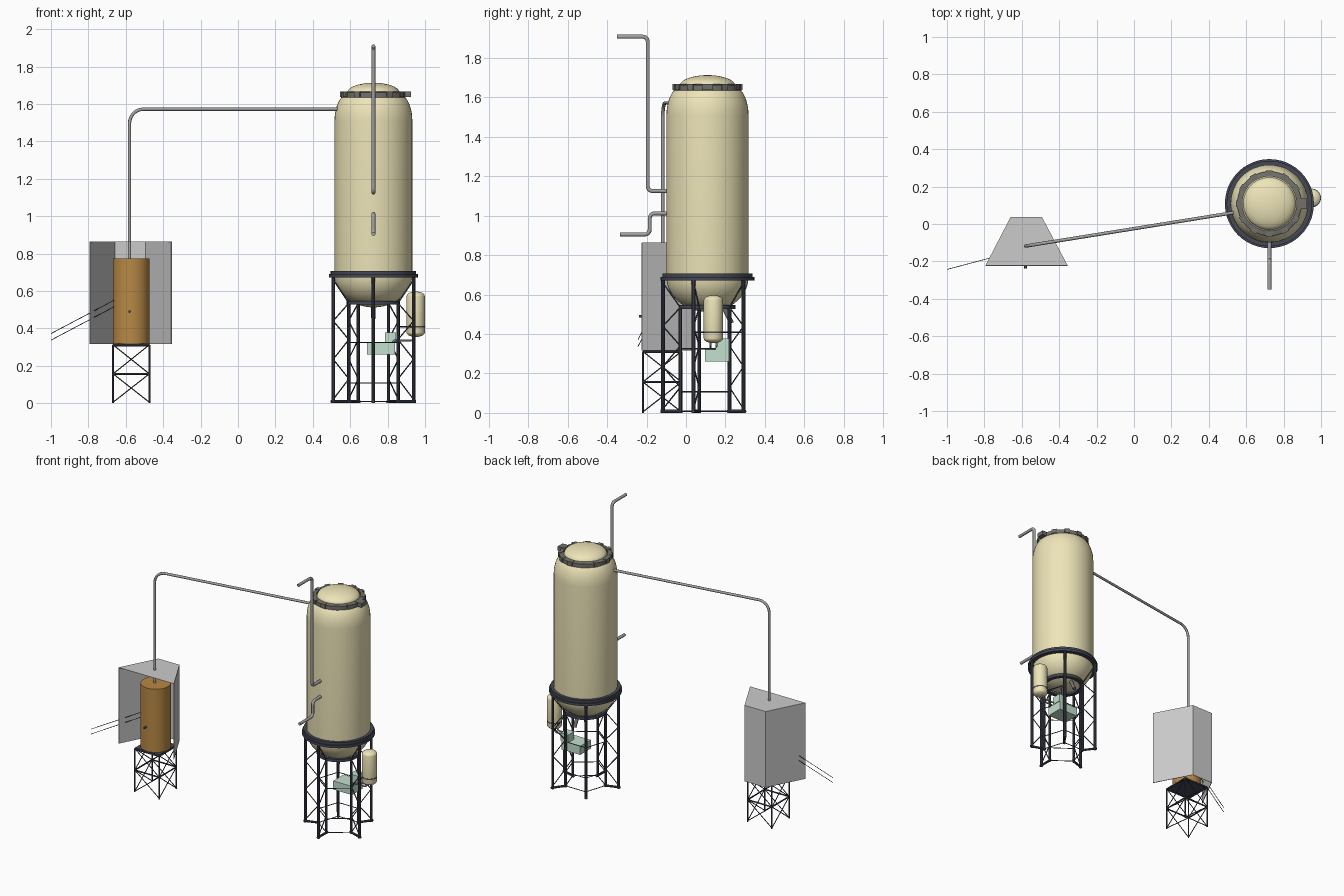
import bpy, bmesh, math
from mathutils import Vector

if "Cube" in bpy.data.objects:
    bpy.data.objects.remove(bpy.data.objects["Cube"])

def material(name, rgb):
    m = bpy.data.materials.new(name)
    m.diffuse_color = (*rgb, 1)
    m.use_nodes = True
    m.node_tree.nodes["Principled BSDF"].inputs["Base Color"].default_value = m.diffuse_color
    return m

CREAM = material("cream", (0.85, 0.78, 0.48))
NAVY = material("navy_steel", (0.06, 0.065, 0.09))
CLAMP = material("clamp_grey", (0.17, 0.165, 0.15))
ORANGE = material("orange", (0.48, 0.25, 0.06))
GREEN = material("pale_green", (0.55, 0.75, 0.62))
PIPE = material("pipe_grey", (0.36, 0.36, 0.36))
TX, TY = 0.724, 0.109            # main tank axis
LEGS = [math.radians(-90 + 72 * i) for i in range(5)]

def finish(bm, name, mat=None, smooth=True):
    bmesh.ops.recalc_face_normals(bm, faces=bm.faces)
    me = bpy.data.meshes.new(name)
    bm.to_mesh(me)
    bm.free()
    ob = bpy.data.objects.new(name, me)
    bpy.context.collection.objects.link(ob)
    if mat:
        me.materials.append(mat)
    if smooth:
        bpy.ops.object.select_all(action='DESELECT')
        ob.select_set(True)
        bpy.context.view_layer.objects.active = ob
        bpy.ops.object.shade_smooth_by_angle(angle=math.radians(35))
    return ob

def lathe(name, profile, x, y, mat, closed=False, n=48):
    """Revolve an (r, z) profile about the vertical axis at x, y."""
    bm = bmesh.new()
    vs = [bm.verts.new((x + r, y, z)) for r, z in profile]
    es = [bm.edges.new(p) for p in zip(vs, vs[1:])]
    if closed:
        es.append(bm.edges.new((vs[-1], vs[0])))
    bmesh.ops.spin(bm, geom=vs + es, cent=(x, y, 0), axis=(0, 0, 1),
                   angle=math.tau, steps=n, use_duplicate=False)
    bmesh.ops.remove_doubles(bm, verts=bm.verts, dist=1e-5)
    return finish(bm, name, mat)

def rods(name, segments, r, mat, sides=8):
    """Straight round bars between pairs of points."""
    bm = bmesh.new()
    for a, b in segments:
        a, b = Vector(a), Vector(b)
        d = b - a
        new = bmesh.ops.create_cone(bm, cap_ends=True, segments=sides,
                                    radius1=r, radius2=r, depth=d.length)
        m = d.to_track_quat('Z', 'Y').to_matrix().to_4x4()
        m.translation = (a + b) / 2
        bmesh.ops.transform(bm, matrix=m, verts=new['verts'])
    return finish(bm, name, mat)

def box(name, lo, hi, mat):
    bm = bmesh.new()
    vs = bmesh.ops.create_cube(bm, size=1)['verts']
    for v in vs:
        v.co = [l + (c + 0.5) * (h - l) for c, l, h in zip(v.co, lo, hi)]
    return finish(bm, name, mat, False)

def pipe(name, pts, r, bend):
    """Tube along a polyline with rounded corners."""
    P = [Vector(p) for p in pts]
    path = [P[0]]
    for a, b, c in zip(P, P[1:], P[2:]):
        s, e = b + (a - b).normalized() * bend, b + (c - b).normalized() * bend
        for i in range(9):
            t = i / 8
            path.append(b + (s - b) * (1 - t) ** 1.75 + (e - b) * t ** 1.75)
    path.append(P[-1])
    cu = bpy.data.curves.new(name, 'CURVE')
    cu.dimensions = '3D'
    cu.bevel_depth, cu.bevel_resolution, cu.use_fill_caps = r, 3, True
    sp = cu.splines.new('POLY')
    sp.points.add(len(path) - 1)
    for q, p in zip(sp.points, path):
        q.co = (*p, 1)
    cu.materials.append(PIPE)
    ob = bpy.data.objects.new(name, cu)
    bpy.context.collection.objects.link(ob)

def arc(r0, z0, dr, dz, a0, a1, n=10):
    angs = [math.radians(a0 + (a1 - a0) * i / n) for i in range(n + 1)]
    return [(max(r0 + dr * math.cos(a), 0), z0 + dz * math.sin(a)) for a in angs]

def polar(r, a, z):
    return (TX + r * math.cos(a), TY + r * math.sin(a), z)

# main tank: bowl, straight wall, rounded shoulder, domed lid
lathe("main_tank", arc(0, 0.69, 0.208, 0.178, -90, 0, 14)
      + arc(0.128, 1.51, 0.08, 0.148, 0, 80) + [(0.136, 1.66)], TX, TY, CREAM)
lathe("tank_lid", [(0.14, 1.645)] + arc(0, 1.66, 0.14, 0.053, 0, 90), TX, TY, CREAM)
rods("bottom_outlet", [((TX, TY, 0.45), (TX, TY, 0.52))], 0.011, NAVY, 16)
rods("bowl_nozzle", [((TX, 0.185, 0.55), (TX, 0.232, 0.455))], 0.012, CLAMP, 12)

# lid clamp ring with lugs
lathe("clamp_ring", [(0.145, 1.635), (0.172, 1.635), (0.172, 1.662), (0.145, 1.667)],
      TX, TY, CLAMP, True)
bm = bmesh.new()
for i in range(12):
    a = math.tau * i / 12
    w, l = (0.055, 0.05) if i == 0 else (0.035, 0.026)
    vs = bmesh.ops.create_cube(bm, size=1)['verts']
    rc = 0.152 + l / 2
    for v in vs:
        u, t = rc + v.co.x * l, v.co.y * w
        v.co = (TX + u * math.cos(a) - t * math.sin(a),
                TY + u * math.sin(a) + t * math.cos(a), 1.652 + v.co.z * 0.03)
finish(bm, "clamp_lugs", CLAMP, False)

# support rings
lathe("upper_support_ring", [(0.2, 0.672), (0.238, 0.672), (0.238, 0.69),
      (0.229, 0.69), (0.229, 0.708), (0.2, 0.708)], TX, TY, NAVY, True)
lathe("lower_support_ring", [(0.115, 0.527), (0.143, 0.527), (0.143, 0.547),
      (0.125, 0.547)], TX, TY, NAVY, True)

# five leg frames, each an outer and inner post with a zigzag between
RO, RI = 0.226, 0.138
rods("outer_legs", [(polar(RO, a, 0), polar(RO, a, 0.68)) for a in LEGS], 0.010, NAVY, 10)
rods("inner_legs", [(polar(RI, a, 0), polar(RI, a, 0.535)) for a in LEGS], 0.009, NAVY, 10)
rods("leg_feet", [(polar(RI - 0.012, a, 0.008), polar(RO + 0.012, a, 0.008))
                  for a in LEGS], 0.008, NAVY)
zz = []
levels = [0.02, 0.13, 0.235, 0.34, 0.44, 0.535, 0.66]
for a in LEGS:
    for i in range(6):
        r0, r1 = (RI, RO) if i % 2 else (RO, RI)
        if i == 5:
            r0, r1 = RI, RO
        zz.append((polar(r0, a, levels[i]), polar(r1, a, levels[i + 1])))
rods("leg_zigzags", zz, 0.0035, NAVY, 6)
ties = []
for a, b in zip(LEGS, LEGS[1:] + LEGS[:1]):
    ties += [(polar(RI, a, z), polar(RI, b, z)) for z in (0.107, 0.325)]
    ties.append((polar(RI, a, 0.008), polar(RI, b, 0.008)))
rods("leg_ties", ties, 0.003, NAVY, 6)

# small side tank with band and hanger
SX, SY = 0.95, 0.139
lathe("side_tank", arc(0, 0.378, 0.049, 0.024, -90, 0, 6)
      + arc(0, 0.572, 0.049, 0.025, 0, 90, 6), SX, SY, CREAM, n=32)
lathe("side_tank_band", [(0.046, 0.405), (0.05, 0.405), (0.05, 0.413), (0.046, 0.413)],
      SX, SY, NAVY, True, 32)
rods("side_tank_hangers", [(polar(RO, LEGS[1], 0.409), polar(RO, LEGS[2], 0.409))],
     0.004, NAVY)

# pump unit and its connecting lines
box("pump_base", (0.69, 0.097, 0.26), (0.84, 0.218, 0.322), GREEN)
box("pump_head", (0.785, 0.15, 0.322), (0.845, 0.218, 0.378), GREEN)
for i, dy in enumerate((-0.015, 0.015)):
    pipe("pump_line_%d" % i, [(SX - 0.015, SY + dy, 0.37), (SX - 0.015, SY + dy, 0.335),
         (0.83, SY + dy, 0.335), (0.83, SY + dy, 0.31)], 0.005, 0.012)

# feed pipes on the tank front and the long cross pipe
pipe("upper_feed_pipe", [(TX, -0.35, 1.908), (TX, -0.194, 1.908), (TX, -0.194, 1.125),
     (TX, -0.08, 1.125)], 0.0105, 0.025)
pipe("lower_feed_pipe", [(TX, -0.335, 0.905), (TX, -0.184, 0.905), (TX, -0.184, 1.012),
     (TX, -0.08, 1.012)], 0.0105, 0.025)
pipe("cross_pipe", [(0.56, 0.065, 1.572), (-0.58, -0.118, 1.572), (-0.58, -0.118, 0.76)],
     0.009, 0.075)

# burner drum
BX, BY = -0.571, -0.12
rods("burner_drum", [((BX, BY, 0.318), (BX, BY, 0.773))], 0.0985, ORANGE, 48)
rods("drum_knob", [((-0.58, -0.2, 0.49), (-0.58, -0.238, 0.49))], 0.007, NAVY, 12)

# tapered shelter: top, two sides and back, open at the front and below
bm = bmesh.new()
plan = [(-0.795, -0.223), (-0.66, 0.037), (-0.492, 0.037), (-0.354, -0.223)]
lo = [bm.verts.new((x, y, 0.317)) for x, y in plan]
hi = [bm.verts.new((x, y, 0.864)) for x, y in plan]
for i in range(3):
    bm.faces.new((lo[i], lo[i + 1], hi[i + 1], hi[i]))
bm.faces.new(hi)
shelter = finish(bm, "shelter", None, False)
mod = shelter.modifiers.new("thickness", 'SOLIDIFY')
mod.thickness = 0.004

# lattice tower under the drum
x0, x1, y0, y1, H = -0.668, -0.474, -0.219, -0.023, 0.312
cs = [(x0, y0), (x1, y0), (x1, y1), (x0, y1)]
posts, braces = [], []
for (ax, ay), (bx, by) in zip(cs, cs[1:] + cs[:1]):
    posts.append(((ax, ay, 0), (ax, ay, H)))
    posts += [((ax, ay, z), (bx, by, z)) for z in (0.157, H - 0.004)]
    for z0, z1 in ((0.005, 0.157), (0.157, H)):
        braces += [((ax, ay, z0), (bx, by, z1)), ((ax, ay, z1), (bx, by, z0))]
rods("tower_frame", posts, 0.005, NAVY)
rods("tower_braces", braces, 0.003, NAVY, 6)
box("tower_top_plate", (x0, y0, 0.310), (x1, y1, 0.318), NAVY)

# two thin supply lines to the drum
rods("supply_lines", [((-1, -0.243, z), (-0.65, -0.15, z + 0.185)) for z in (0.337, 0.372)],
     0.002, NAVY, 6)
